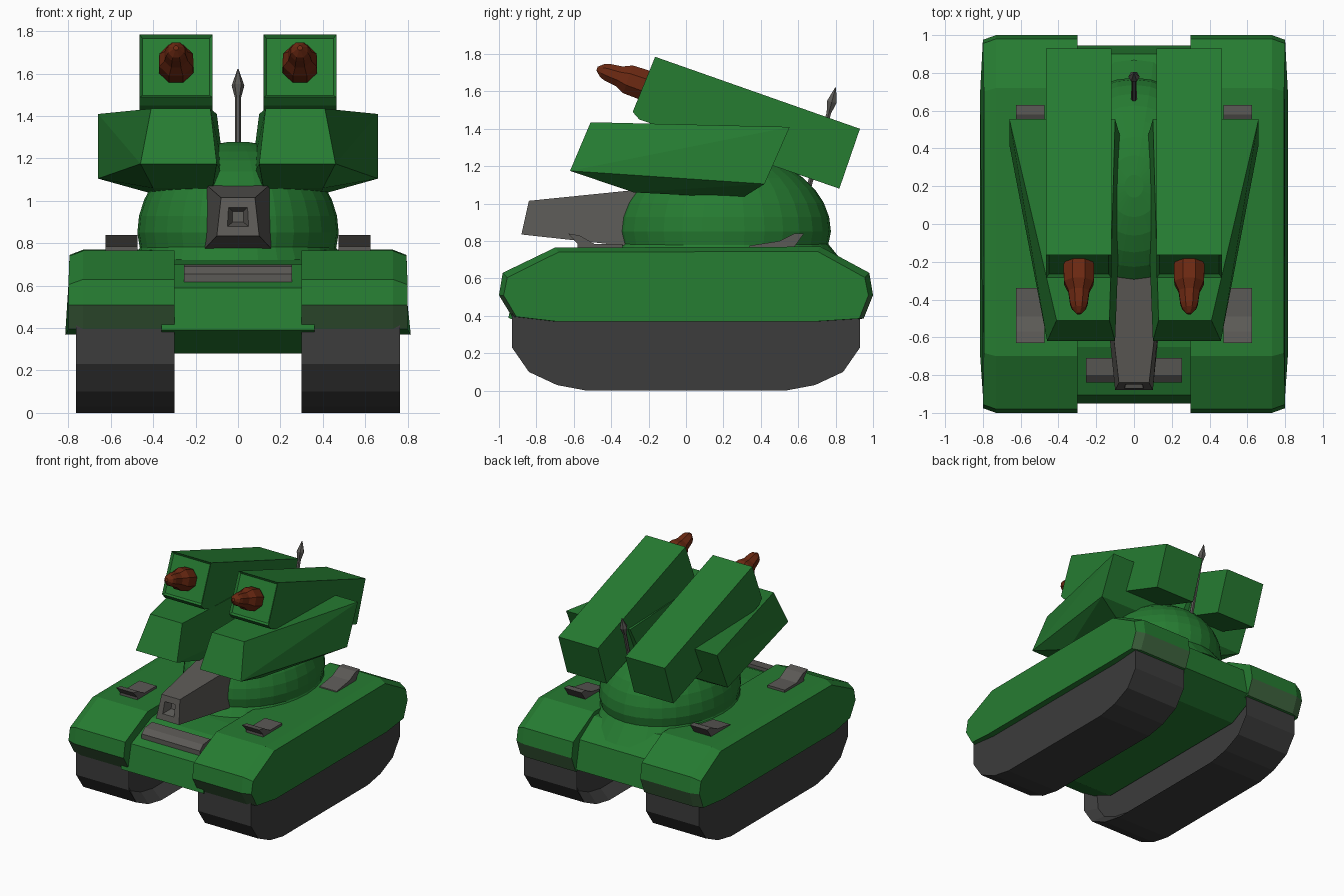
import bpy, bmesh, math
from mathutils import Vector

if "Cube" in bpy.data.objects:
    bpy.data.objects.remove(bpy.data.objects["Cube"])


def material(name, rgb):
    m = bpy.data.materials.new(name)
    m.diffuse_color = (*rgb, 1)
    m.use_nodes = True
    m.node_tree.nodes["Principled BSDF"].inputs["Base Color"].default_value = m.diffuse_color
    return m


GREEN = material("green paint", (0.019, 0.200, 0.031))
DUSTY = material("dusty green", (0.050, 0.130, 0.050))
GREY = material("grey metal", (0.105, 0.100, 0.092))
DARK = material("dark track", (0.045, 0.045, 0.045))
RUST = material("rust red", (0.150, 0.022, 0.006))


def finish(name, bm, mats, mirror=False):
    bmesh.ops.recalc_face_normals(bm, faces=bm.faces[:])
    me = bpy.data.meshes.new(name)
    bm.to_mesh(me)
    bm.free()
    ob = bpy.data.objects.new(name, me)
    bpy.context.collection.objects.link(ob)
    for m in mats:
        me.materials.append(m)
    if mirror:
        mod = ob.modifiers.new("mirror", "MIRROR")
        mod.use_mirror_merge = False
    return ob


def loft(rings):
    """Skin a list of equal-length point rings and cap both ends."""
    bm = bmesh.new()
    vr = [[bm.verts.new(p) for p in r] for r in rings]
    n = len(vr[0])
    for a, b in zip(vr, vr[1:]):
        for i in range(n):
            j = (i + 1) % n
            bm.faces.new((a[i], a[j], b[j], b[i]))
    bm.faces.new(vr[0])
    bm.faces.new(vr[-1])
    return bm


def prism(profile, x0, x1):
    return loft([[(x, y, z) for y, z in profile] for x in (x0, x1)])


def face_towards(bm, d):
    bmesh.ops.recalc_face_normals(bm, faces=bm.faces[:])
    bm.normal_update()
    return max(bm.faces, key=lambda f: f.normal.dot(Vector(d)))


def turned(base, axis, stations, n):
    """Rings of n points around an axis; stations are (distance, radius)."""
    base, axis = Vector(base), Vector(axis).normalized()
    up = axis.cross(Vector((1, 0, 0))).normalized()
    rings = []
    for d, r in stations:
        ring = []
        for i in range(n):
            a = 2 * math.pi * (i + 0.5) / n
            ring.append(base + axis * d + up * (r * math.cos(a)) + Vector((r * math.sin(a), 0, 0)))
        rings.append(ring)
    return loft(rings)


# tracks: rounded hulls with a recessed inner side
half = [(0.53, 0.0), (0.69, 0.03), (0.84, 0.10), (0.93, 0.23), (0.93, 0.45)]
bm = prism(half + [(-y, z) for y, z in reversed(half)], 0.30, 0.765)
side = face_towards(bm, (-1, 0, 0))
bmesh.ops.inset_region(bm, faces=[side], thickness=0.07, depth=-0.08)
finish("tracks", bm, [DARK], True)

# fenders: long shells with a chamfered outer edge
prof = [(-0.71, 0.37), (-0.93, 0.395), (-1.0, 0.51), (-0.98, 0.63), (-0.70, 0.765),
        (0.72, 0.77), (0.98, 0.63), (1.0, 0.51), (0.95, 0.385), (0.71, 0.37)]
outer = [(0.795 if z > 0.7 else 0.815 - 0.015 * (abs(y) > 0.8), y * 0.975,
          z - 0.025 if z > 0.6 else z) for y, z in prof]
bm = loft([[(0.30, y, z) for y, z in prof], [(0.73, y, z) for y, z in prof], outer])
bm.normal_update()
for f in bm.faces:
    c = f.calc_center_median()
    if 0.42 < c.z < 0.505 and abs(c.y) > 0.9:
        f.material_index = 1
finish("fenders", bm, [GREEN, DUSTY], True)

# hull between the tracks
finish("hull", prism([(-0.95, 0.39), (-0.905, 0.59), (-0.65, 0.70), (-0.45, 0.72), (0.72, 0.74),
                      (0.90, 0.62), (0.945, 0.40), (0.70, 0.28), (-0.70, 0.28)], -0.36, 0.36), [GREEN])

# front light bar
finish("front_bar", prism([(-0.84, 0.60), (-0.84, 0.655), (-0.80, 0.69), (-0.71, 0.70), (-0.71, 0.64)],
                          -0.255, 0.255), [GREY])


# turret skirt and dome
def oval(rx, ry, z, n=32):
    return [(rx * math.cos(2 * math.pi * i / n), 0.2 + ry * math.sin(2 * math.pi * i / n), z)
            for i in range(n)]


finish("turret_skirt", loft([oval(0.52, 0.67, 0.65), oval(0.46, 0.56, 0.785)]), [GREEN])
rings = [oval(0.455, 0.55, 0.73)]
for k in range(9):
    a = math.radians(k * 10.5)
    rings.append(oval(0.475 * math.cos(a), 0.575 * math.cos(a), 0.85 + 0.43 * math.sin(a)))
finish("turret_dome", loft(rings), [GREEN])


# gun: tapered square barrel with a stepped bore
def square(wt, wb, yt, yb, zt, zb):
    return [(-wt, yt, zt), (wt, yt, zt), (wb, yb, zb), (-wb, yb, zb)]


finish("gun", loft([square(0.16, 0.175, -0.15, -0.15, 1.085, 0.755),
                    square(0.08, 0.10, -0.84, -0.88, 1.015, 0.835),
                    square(0.045, 0.05, -0.85, -0.87, 0.97, 0.88),
                    square(0.025, 0.025, -0.79, -0.80, 0.95, 0.90)]), [GREY])

# launcher mounts: wedge-shaped blocks flaring to the rear
bm = bmesh.new()
for p in [(0.10, -0.62, 1.175), (0.46, -0.62, 1.175), (0.13, -0.51, 1.435), (0.41, -0.51, 1.435),
          (0.66, 0.555, 1.41), (0.66, 0.42, 1.105), (0.10, 0.555, 1.41), (0.06, 0.42, 1.105),
          (0.39, 0.30, 1.03), (0.15, 0.30, 1.03), (0.40, -0.28, 1.06), (0.12, -0.28, 1.06)]:
    bm.verts.new(p)
bmesh.ops.convex_hull(bm, input=bm.verts[:])
bmesh.ops.dissolve_limit(bm, angle_limit=0.03, verts=bm.verts[:], edges=bm.edges[:])
finish("launcher_mounts", bm, [GREEN], True)

# launcher boxes with a recessed front
bm = prism([(-0.165, 1.785), (0.93, 1.40), (0.82, 1.08), (-0.25, 1.45), (-0.285, 1.49)], 0.12, 0.465)
front = face_towards(bm, (0, -0.92, 0.38))
bmesh.ops.inset_region(bm, faces=[front], thickness=0.02, depth=-0.015)
finish("launcher_boxes", bm, [GREEN], True)

# rockets poking out of the boxes
finish("rockets", turned((0.292, -0.225, 1.635), (0, -0.945, 0.327),
                         [(-0.04, 0.07), (0.0, 0.088), (0.09, 0.085), (0.14, 0.06),
                          (0.21, 0.05), (0.235, 0.04), (0.265, 0.012)], 8), [RUST], True)

# antenna with a pointed tip
finish("antenna", turned((0, 0.655, 1.08), (0, 0.145, 0.54),
                         [(0, 0.015), (0.42, 0.014), (0.48, 0.03), (0.56, 0.003)], 6), [GREY])

# grey vents on the fenders
finish("front_vents", prism([(-0.58, 0.74), (-0.58, 0.785), (-0.63, 0.84), (-0.57, 0.83),
                             (-0.49, 0.785), (-0.34, 0.785), (-0.34, 0.74)], 0.475, 0.625), [GREY], True)
finish("rear_vents", prism([(0.33, 0.75), (0.34, 0.775), (0.50, 0.80), (0.58, 0.84),
                            (0.63, 0.84), (0.58, 0.77), (0.58, 0.75)], 0.475, 0.625), [GREY], True)
